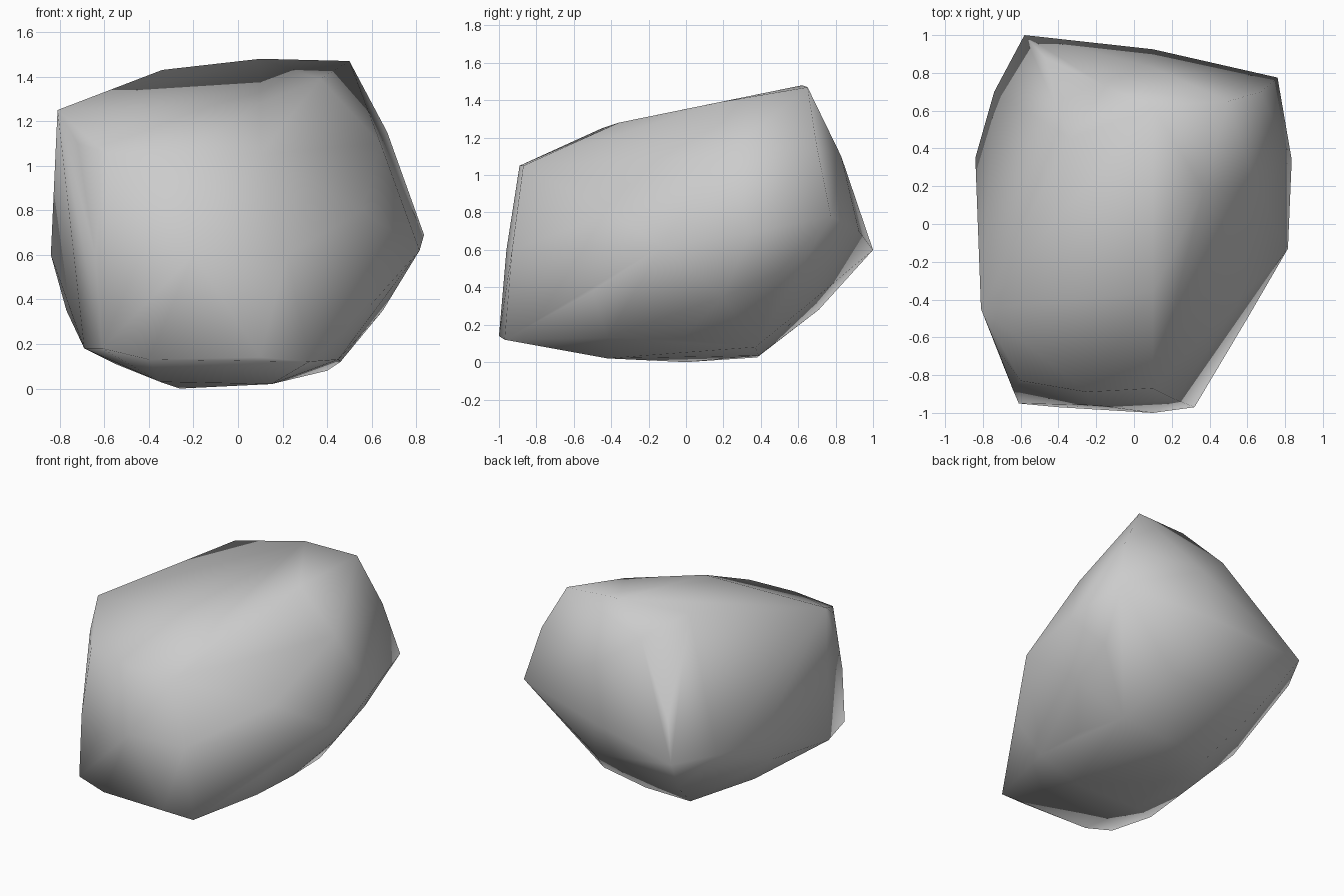
import bpy, bmesh

# Key points of the boulder, grouped by region
front = [(-.61, -.95, .18), (-.4, -.97, .13), (.1, -1, .14), (.32, -.97, .12),
         (-.64, -.88, .6), (-.2, -.96, .6), (.22, -.93, .6),
         (-.6, -.83, 1.06), (-.25, -.89, 1.05), (.1, -.87, 1.05)]
top = [(-.81, -.45, 1.25), (-.72, -.67, 1.1), (.1, -.36, 1.28), (-.34, .45, 1.43),
       (.1, .62, 1.48), (.5, .65, 1.47), (.37, .18, 1.39)]
right = [(.815, -.13, .62), (.835, .34, .69), (.76, .775, .78), (.67, .7, 1.15),
         (.56, -.4, .8), (.6, -.5, .38), (.65, .2, .35), (.64, .2, 1.1),
         (.45, -.42, .13), (.46, -.03, .12), (.67, .5, .48)]
back = [(-.58, 1, .6), (.1, .925, .7), (-.47, .88, .85), (.1, .83, 1.1),
        (-.15, .73, 1.3), (-.44, .71, .28), (.25, .69, .34)]
left = [(-.84, .35, .6), (-.74, .7, .6), (-.815, -.1, .92), (-.77, .1, .35),
        (-.69, -.65, .18), (-.69, -.17, .25), (-.55, 0, .11)]
bottom = [(-.26, 0, 0), (-.3, .38, .025), (.05, .39, .035), (.4, .37, .08),
          (.15, -.42, .02), (-.35, -.42, .03)]

# Skin the points into one closed stone
bm = bmesh.new()
for p in front + top + right + back + left + bottom:
    bm.verts.new(p)
bmesh.ops.convex_hull(bm, input=bm.verts[:])
loose = [v for v in bm.verts if not v.link_faces]
bmesh.ops.delete(bm, geom=loose, context='VERTS')
bmesh.ops.recalc_face_normals(bm, faces=bm.faces[:])
for f in bm.faces:
    f.smooth = True

mesh = bpy.data.meshes.new("boulder")
bm.to_mesh(mesh)
bm.free()
bpy.context.collection.objects.link(bpy.data.objects.new("boulder", mesh))
